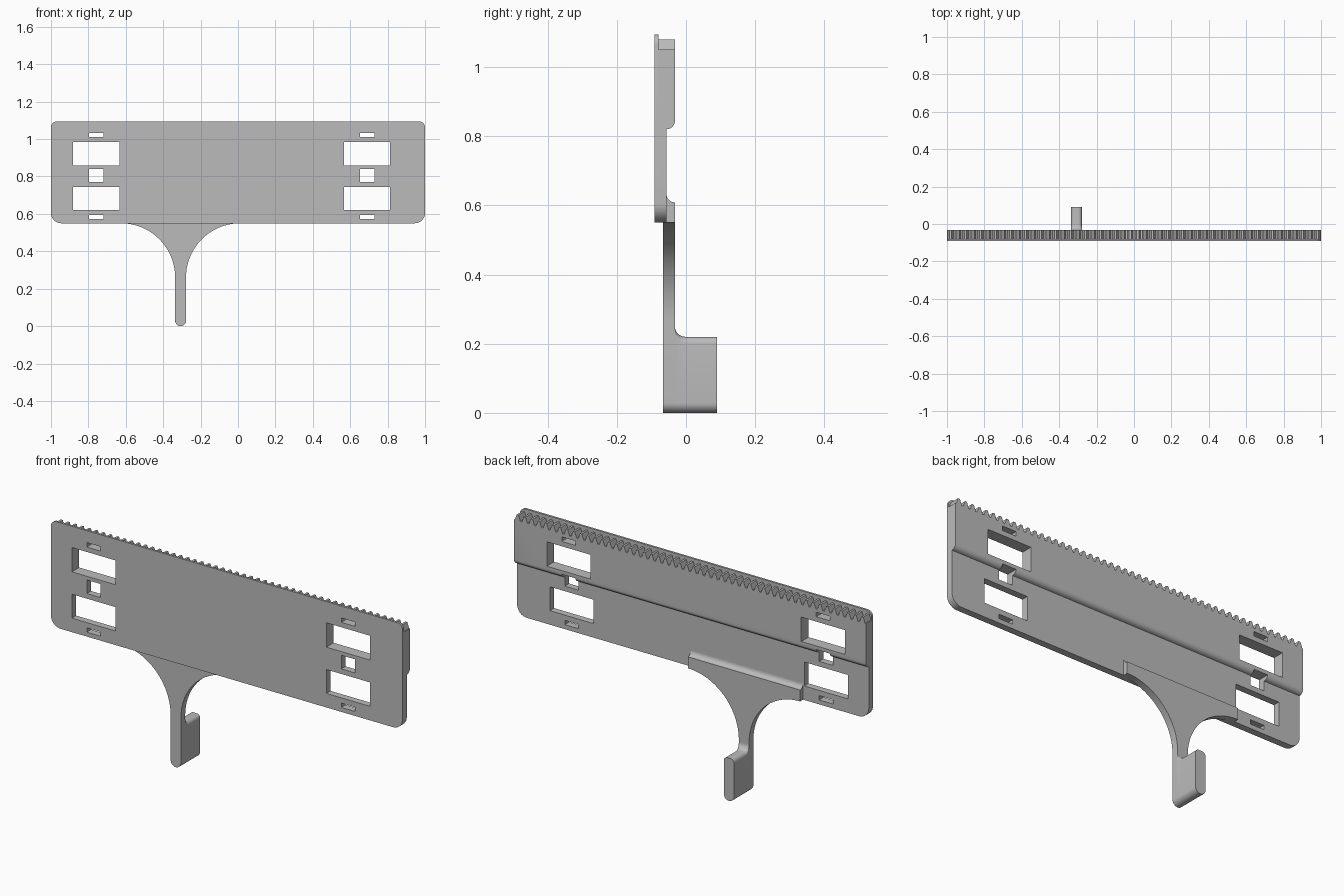
import bpy, bmesh
from math import sin, cos, pi, radians

cube = bpy.data.objects.get("Cube")
if cube:
    bpy.data.objects.remove(cube, do_unlink=True)

grey = bpy.data.materials.new("plain grey")
grey.use_nodes = True
grey.diffuse_color = (0.5, 0.5, 0.5, 1)
grey.node_tree.nodes["Principled BSDF"].inputs["Base Color"].default_value = (0.5, 0.5, 0.5, 1)

FRONT, BACK, STEP = -0.091, -0.032, -0.0565   # depth levels of the plate
BOTTOM, TOP = 0.55, 1.094
ARM_X, ARM_HALF = -0.307, 0.029


def arc(cx, cz, r, start, end, n=8):
    """Points on a circular arc, angles in degrees."""
    steps = [radians(start + (end - start) * i / n) for i in range(n + 1)]
    return [(cx + r * cos(a), cz + r * sin(a)) for a in steps]


def rounded(x0, x1, z0, z1, low, high):
    """Rectangle outline with separate bottom and top corner radii."""
    return (arc(x0 + low, z0 + low, low, 180, 270) + arc(x1 - low, z0 + low, low, 270, 360)
            + arc(x1 - high, z1 - high, high, 0, 90) + arc(x0 + high, z1 - high, high, 90, 180))


def loft(name, rings):
    """Closed solid through rings of equal point count."""
    bm = bmesh.new()
    loops = [[bm.verts.new(p) for p in ring] for ring in rings]
    for a, b in zip(loops, loops[1:]):
        for i in range(len(a)):
            j = (i + 1) % len(a)
            bm.faces.new((a[i], a[j], b[j], b[i]))
    bm.faces.new(loops[0][::-1])
    bm.faces.new(loops[-1])
    bmesh.ops.recalc_face_normals(bm, faces=bm.faces)
    mesh = bpy.data.meshes.new(name)
    bm.to_mesh(mesh)
    bm.free()
    obj = bpy.data.objects.new(name, mesh)
    bpy.context.collection.objects.link(obj)
    mesh.materials.append(grey)
    return obj


def prism_y(name, pts, y0, y1):
    return loft(name, [[(x, y, z) for x, z in pts] for y in (y0, y1)])


def prism_x(name, pts, x0, x1):
    return loft(name, [[(x, y, z) for y, z in pts] for x in (x0, x1)])


def boolean(obj, cutter, operation):
    mod = obj.modifiers.new(cutter.name, "BOOLEAN")
    mod.operation, mod.solver, mod.object = operation, "EXACT", cutter
    bpy.context.view_layer.update()
    result = bpy.data.meshes.new_from_object(
        obj.evaluated_get(bpy.context.evaluated_depsgraph_get()))
    obj.modifiers.clear()
    obj.data = result
    bpy.data.objects.remove(cutter, do_unlink=True)


# Plate: stepped cross-section with a front lip, then rounded corners
r = BACK - STEP
section = [(FRONT, BOTTOM), (STEP, BOTTOM)]
section += arc(STEP, 0.82 + r, r, -90, 0)
section += [(BACK, 1.05), (-0.08, 1.05), (-0.08, TOP), (FRONT, TOP)]
plate = prism_x("plate", section, -1, 1)
boolean(plate, prism_y("corner_outline", rounded(-1, 1, BOTTOM, TOP, 0.055, 0.03), -0.2, 0.2),
        "INTERSECT")

# Window columns: two large openings, a square and two slots on each side
for cx in (-0.757, 0.69):
    for half, z0, z1 in ((0.124, 0.86, 0.985), (0.124, 0.622, 0.745), (0.039, 0.771, 0.841),
                         (0.039, 1.01, 1.033), (0.039, 0.573, 0.595)):
        hole = [(cx - half, z0), (cx + half, z0), (cx + half, z1), (cx - half, z1)]
        boolean(plate, prism_y("opening", hole, -0.2, 0.2), "DIFFERENCE")

# Toothed rack along the top edge behind the lip
pitch, root, tip = 0.04, 0.0158, 0.0054
teeth = [(1, 1.04), (-1, 1.04), (-1, 1.05)]
for i in range(50):
    x = -1 + pitch * (i + 0.5)
    teeth += [(x - root, 1.05), (x - tip, 1.079), (x + tip, 1.079), (x + root, 1.05)]
teeth.append((1, 1.05))
rack = prism_y("toothed_rack", teeth, -0.082, BACK)

# Arm: stem flaring in two quarter arcs up to the plate
R = 0.29
left, right = ARM_X - ARM_HALF, ARM_X + ARM_HALF
outline = arc(left - R, BOTTOM - R, R, 90, 0, 20)
outline += arc(ARM_X, ARM_HALF, ARM_HALF, 180, 360, 16)
outline += arc(right + R, BOTTOM - R, R, 180, 90, 20)
arm = prism_y("flared_arm", outline, -0.067, BACK)

# Pad joining the arm to the back of the plate, with a hollow fillet on top
pad_section = [(-0.07, BOTTOM), (BACK, BOTTOM)] + arc(BACK, 0.633, r, 270, 180) + [(-0.07, 0.633)]
pad = prism_x("arm_pad", pad_section, left - R, right + R)

# Hook: block reaching back from the stem, blended into it by a fillet
rings = []
stations = [(pi / 2 * i / 8) for i in range(9)]
profile = [(-0.002 - 0.03 * cos(t), 0.25 - 0.03 * sin(t), 0.001 + 0.019 * sin(t)) for t in stations]
for y, height, corner in profile + [(0.09, 0.22, 0.02)]:
    ring = rounded(left, right, 0, height, ARM_HALF - 0.0005, corner)
    rings.append([(x, y, z) for x, z in ring])
hook = loft("hook", rings)

# Smooth the curved surfaces, keep the edges sharp
for obj in bpy.context.selected_objects:
    obj.select_set(False)
for obj in (plate, rack, arm, pad, hook):
    obj.select_set(True)
bpy.context.view_layer.objects.active = plate
bpy.ops.object.shade_smooth_by_angle(angle=radians(30))
